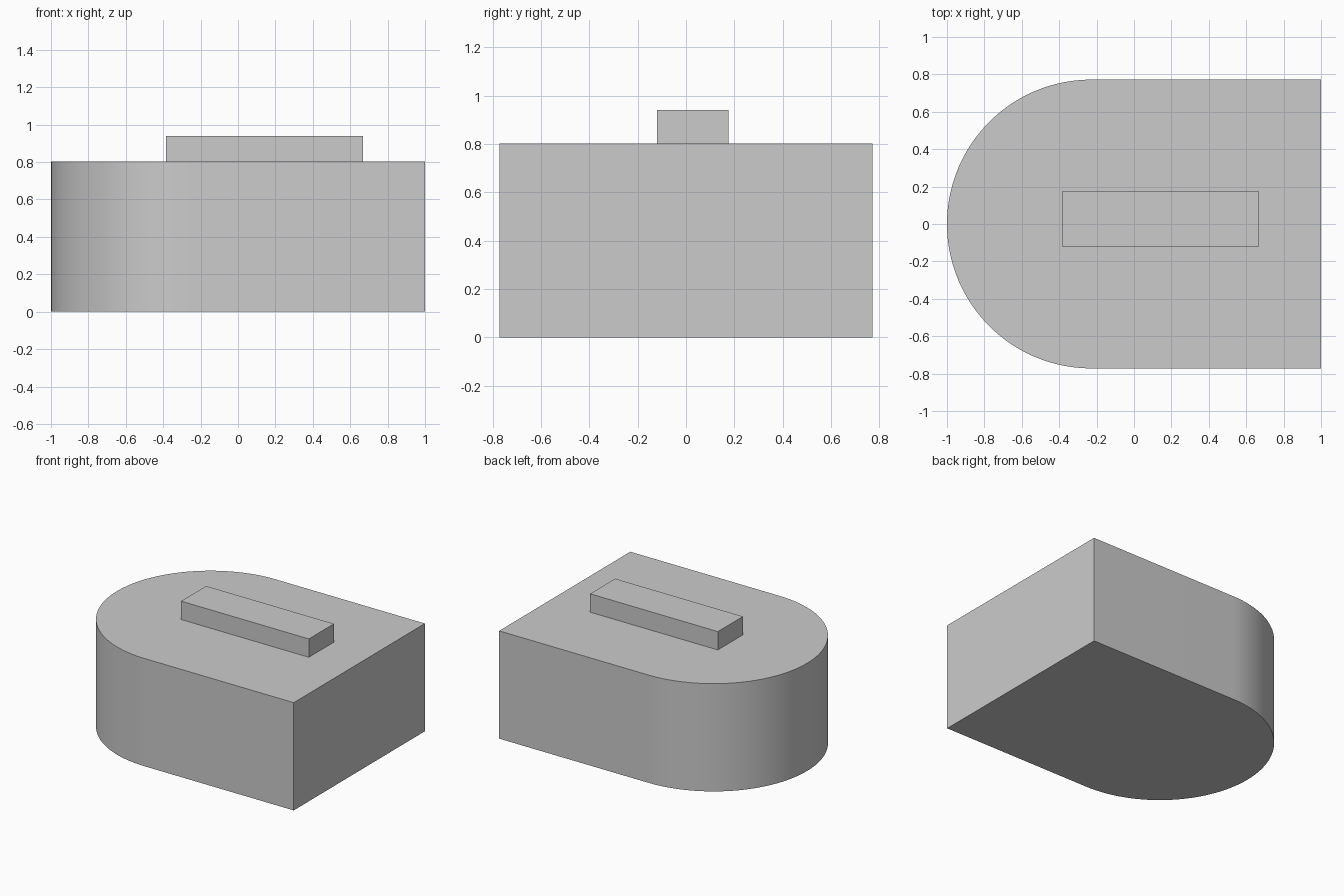
import bpy, bmesh
from math import sin, cos, pi, radians

if "Cube" in bpy.data.objects:
    bpy.data.objects.remove(bpy.data.objects["Cube"])

R = 0.772      # radius of the rounded end, half the body width
SEGMENTS = 64


def extrude_profile(name, points, z0, z1):
    """Make a closed prism from a counter-clockwise outline."""
    bm = bmesh.new()
    base = bm.faces.new([bm.verts.new((x, y, z0)) for x, y in points])
    top = bmesh.ops.extrude_face_region(bm, geom=[base], use_keep_orig=True)
    verts = [g for g in top["geom"] if isinstance(g, bmesh.types.BMVert)]
    bmesh.ops.translate(bm, verts=verts, vec=(0, 0, z1 - z0))
    bmesh.ops.recalc_face_normals(bm, faces=bm.faces)
    mesh = bpy.data.meshes.new(name)
    bm.to_mesh(mesh)
    bm.free()
    obj = bpy.data.objects.new(name, mesh)
    bpy.context.collection.objects.link(obj)
    return obj


# Body: square right end, half-round left end
arc = [(-1 + R + R * cos(a), R * sin(a))
       for a in (pi / 2 + pi * i / SEGMENTS for i in range(SEGMENTS + 1))]
body = extrude_profile("body", arc + [(1, -R), (1, R)], 0, 0.803)
bpy.context.view_layer.objects.active = body
body.select_set(True)
bpy.ops.object.shade_smooth_by_angle(angle=radians(30))

# Raised bar on the top face
extrude_profile("top_bar", [(-0.385, -0.12), (0.668, -0.12),
                            (0.668, 0.175), (-0.385, 0.175)], 0.803, 0.94)
